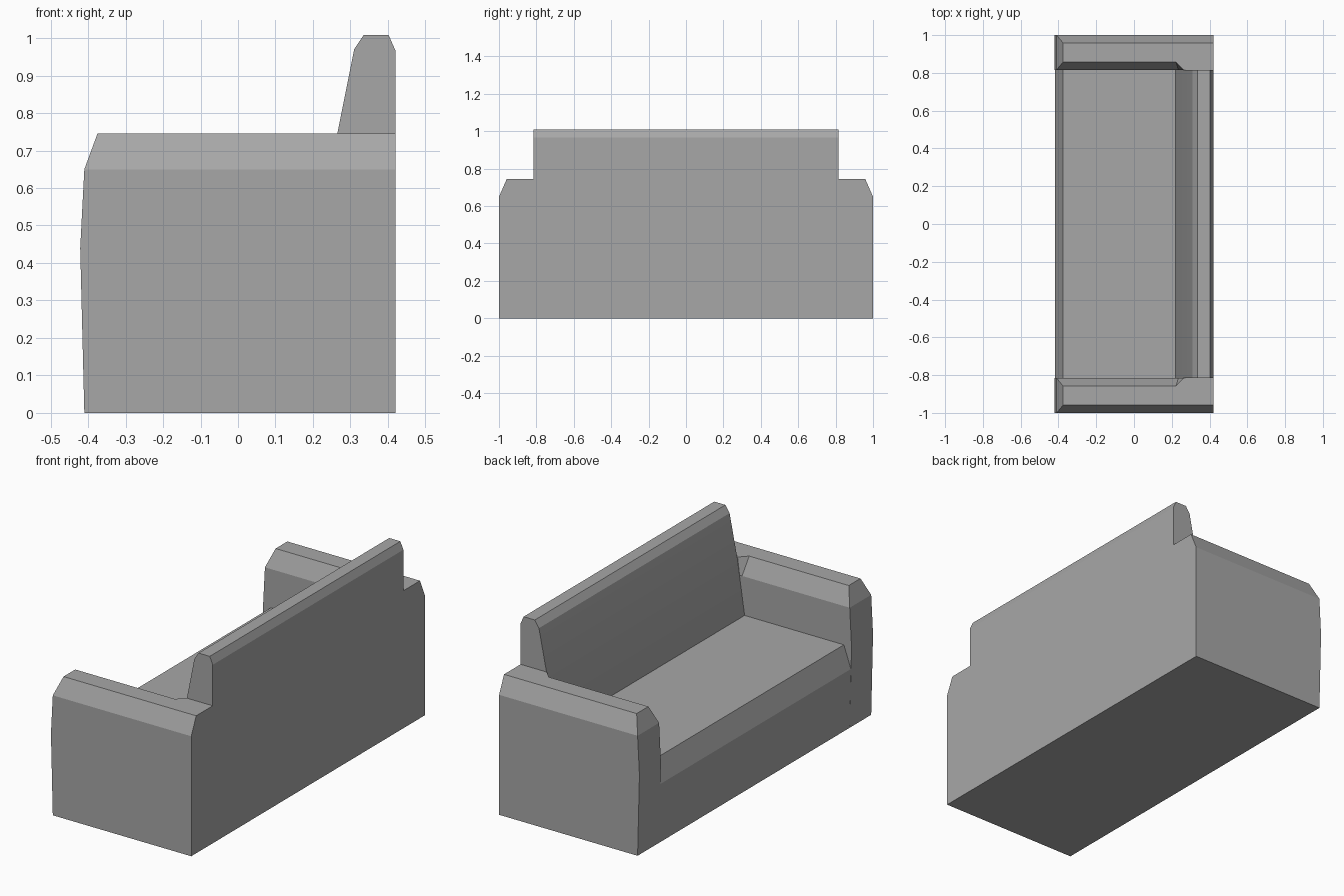
import bpy
import bmesh
from math import radians

cube = bpy.data.objects.get("Cube")
if cube:
    bpy.data.objects.remove(cube, do_unlink=True)

fabric = bpy.data.materials.new("grey_fabric")
fabric.use_nodes = True
GREY = (0.388, 0.388, 0.388, 1.0)
fabric.diffuse_color = GREY
fabric.node_tree.nodes["Principled BSDF"].inputs["Base Color"].default_value = GREY

INNER, OUTER, BACK = 0.816, 1.0, 0.42


def loft(name, rings):
    """Join matching rings of points into a closed solid with sharp bevels."""
    bm = bmesh.new()
    loops = [[bm.verts.new(p) for p in ring] for ring in rings]
    count = len(loops[0])
    for low, high in zip(loops, loops[1:]):
        for i in range(count):
            j = (i + 1) % count
            bm.faces.new((low[i], low[j], high[j], high[i]))
    bm.faces.new(loops[0])
    bm.faces.new(loops[-1])
    bmesh.ops.recalc_face_normals(bm, faces=bm.faces)
    mesh = bpy.data.meshes.new(name)
    bm.to_mesh(mesh)
    bm.free()
    mesh.shade_smooth()
    mesh.set_sharp_from_angle(angle=radians(8))
    mesh.materials.append(fabric)
    obj = bpy.data.objects.new(name, mesh)
    bpy.context.collection.objects.link(obj)
    return obj


# Seat and backrest: one side profile swept between the arms
profile = [(-0.41, 0), (-0.417, 0.32), (-0.375, 0.44), (0.22, 0.44),
           (0.265, 0.745), (0.31, 0.97), (0.335, 1.008), (0.402, 1.008),
           (BACK, 0.967), (BACK, 0)]
loft("seat_and_backrest", [[(x, y, z) for x, z in profile] for y in (-INNER, INNER)])


# Arms: stacked outlines with a bulging front and a bevelled top
def arm_ring(z, front, inset, corner, side):
    outline = [(front, OUTER - inset), (front, INNER + inset),
               (corner, INNER + inset), (corner + 0.015 + 0.6 * inset, INNER),
               (BACK, INNER), (BACK, OUTER - inset)]
    return [(x, side * y, z) for x, y in outline]


for name, side in (("arm_far", 1), ("arm_near", -1)):
    loft(name, [arm_ring(0, -0.41, 0, 0.235, side),
                arm_ring(0.44, -0.421, 0, 0.235, side),
                arm_ring(0.65, -0.41, 0, 0.235, side),
                arm_ring(0.745, -0.375, 0.042, 0.222, side)])
